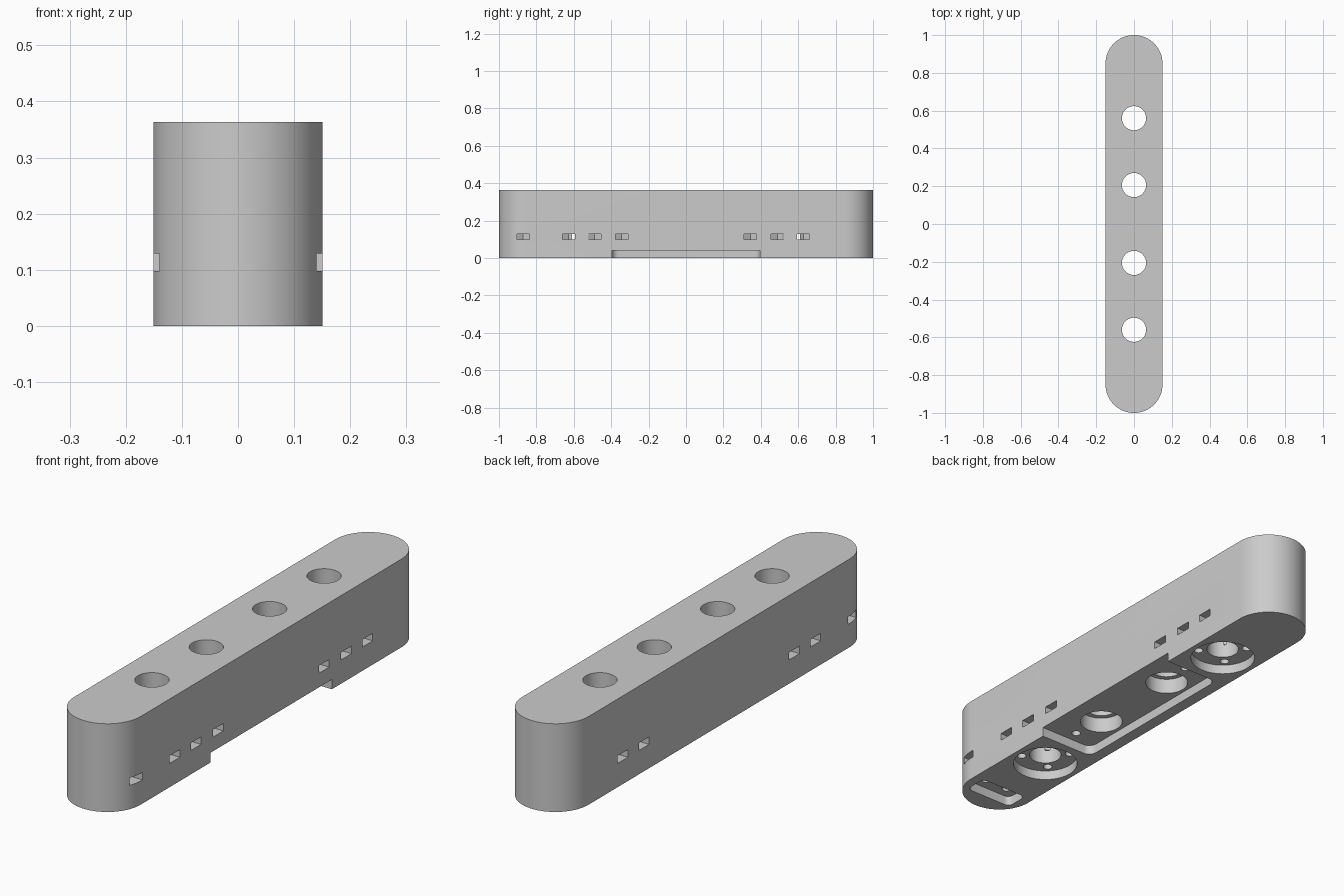
import bpy, bmesh
from math import sin, cos, pi, sqrt

cube = bpy.data.objects.get("Cube")
if cube:
    bpy.data.objects.remove(cube, do_unlink=True)

HEIGHT, RADIUS = 0.363, 0.151
FLOOR = 0.04                   # depth of the underside recesses
NUT_Z = (0.098, 0.129)
PITCH = 0.069                  # screw offset around the outer bores

plastic = bpy.data.materials.new("grey plastic")
plastic.use_nodes = True
colour = (0.6, 0.6, 0.6, 1)
plastic.diffuse_color = colour
plastic.node_tree.nodes["Principled BSDF"].inputs["Base Color"].default_value = colour


def prism(name, outline, z0, z1):
    """Extrude a flat outline straight up from z0 to z1."""
    bm = bmesh.new()
    face = bm.faces.new([bm.verts.new((x, y, z0)) for x, y in outline])
    top = bmesh.ops.extrude_face_region(bm, geom=[face])["geom"]
    verts = [v for v in top if isinstance(v, bmesh.types.BMVert)]
    bmesh.ops.translate(bm, verts=verts, vec=(0, 0, z1 - z0))
    bmesh.ops.recalc_face_normals(bm, faces=bm.faces)
    mesh = bpy.data.meshes.new(name)
    bm.to_mesh(mesh)
    bm.free()
    mesh.materials.append(plastic)
    obj = bpy.data.objects.new(name, mesh)
    bpy.context.collection.objects.link(obj)
    return obj


def rounded(x0, x1, y0, y1, r, steps):
    """Rectangle outline with rounded corners."""
    corners = [(x1 - r, y1 - r), (x0 + r, y1 - r), (x0 + r, y0 + r), (x1 - r, y0 + r)]
    return [(cx + r * cos((q + i / steps) * pi / 2), cy + r * sin((q + i / steps) * pi / 2))
            for q, (cx, cy) in enumerate(corners) for i in range(steps + 1)]


def circle(x, y, r, n):
    return [(x + r * cos(2 * pi * i / n), y + r * sin(2 * pi * i / n)) for i in range(n)]


# Long body with half-round ends
arc = [(RADIUS * cos(pi * i / 32), RADIUS * sin(pi * i / 32) + 1 - RADIUS) for i in range(33)]
body = prism("body", arc + [(-x, -y) for x, y in arc], 0, HEIGHT)


def cut(outline, z0, z1):
    """Subtract a prism from the body."""
    cutter = prism("cutter", outline, z0, z1)
    cutter.hide_render = True
    mod = body.modifiers.new("cut", 'BOOLEAN')
    mod.operation, mod.solver, mod.object = 'DIFFERENCE', 'EXACT', cutter
    bpy.context.view_layer.objects.active = body
    bpy.ops.object.modifier_apply(modifier=mod.name)
    bpy.data.objects.remove(cutter, do_unlink=True)


def screw(x, y, side):
    """Screw hole from below with a hex nut slot open to one side."""
    cut(circle(x, y, 0.018, 20), FLOOR - 0.02, 0.18)
    flat = 0.0335
    r = flat * 2 / sqrt(3)
    cut([(side * 0.2, y - flat), (side * 0.2, y + flat), (x - side * r / 2, y + flat),
         (x - side * r, y), (x - side * r / 2, y - flat)], *NUT_Z)


# Central recess, open on one long side, and the small end pocket
cut(rounded(-0.1, 0.25, -0.395, 0.395, 0.035, 6), -0.05, FLOOR)
cut(rounded(-0.11, 0.11, -0.92, -0.82, 0.025, 6), -0.05, FLOOR)

for end in (-1, 1):
    # Outer bore with a round flange seat
    cut(circle(0, end * 0.56, 0.129, 64), -0.05, FLOOR)
    cut(circle(0, end * 0.56, 0.064, 48), -0.05, 0.5)
    # Inner bore with a wider counterbore
    cut(circle(0, end * 0.206, 0.085, 48), -0.05, 0.105)
    cut(circle(0, end * 0.206, 0.064, 48), -0.05, 0.5)
    # Screws of the flange, the central recess and the end pocket
    for side in (-1, 1):
        for step in (-1, 1):
            screw(side * PITCH, end * 0.558 + step * PITCH, side)
    screw(0.018, end * 0.344, 1)
    screw(end * 0.055, -0.871, end)

# Smooth round walls with crisp edges
bpy.ops.object.select_all(action='DESELECT')
body.select_set(True)
bpy.context.view_layer.objects.active = body
bpy.ops.object.shade_smooth_by_angle(angle=pi / 6)
